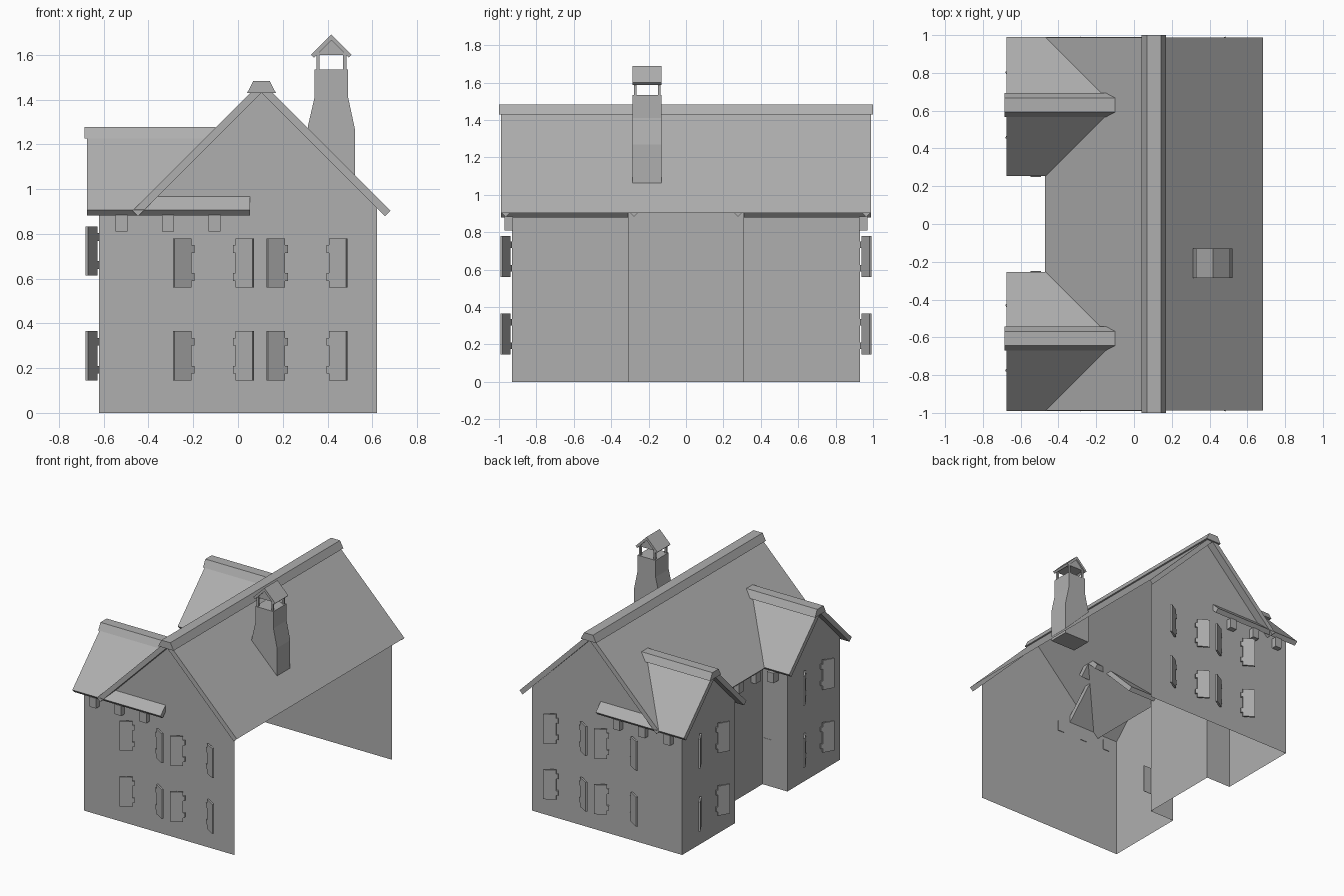
import bpy, bmesh
from mathutils import Vector as V

if "Cube" in bpy.data.objects:
    bpy.data.objects.remove(bpy.data.objects["Cube"])

# One darker grey for the whole house
GREY = bpy.data.materials.new("grey")
GREY.diffuse_color = (.43, .43, .43, 1)
GREY.use_nodes = True
GREY.node_tree.nodes["Principled BSDF"].inputs["Base Color"].default_value = GREY.diffuse_color


def build(name, parts):
    """One object from (polygon, extrusion vector) parts; no vector = single face."""
    bm = bmesh.new()
    for pts, vec in parts:
        a = [bm.verts.new(p) for p in pts]
        bm.faces.new(a)
        if vec is not None:
            b = [bm.verts.new(V(p) + V(vec)) for p in pts]
            bm.faces.new(b[::-1])
            for i in range(len(a)):
                j = (i + 1) % len(a)
                bm.faces.new((a[i], b[i], b[j], a[j]))
    if any(vec is None for _, vec in parts):
        bmesh.ops.remove_doubles(bm, verts=bm.verts[:], dist=1e-4)
    bmesh.ops.recalc_face_normals(bm, faces=bm.faces[:])
    me = bpy.data.meshes.new(name)
    bm.to_mesh(me)
    bm.free()
    me.materials.append(GREY)
    ob = bpy.data.objects.new(name, me)
    bpy.context.collection.objects.link(ob)
    return ob


def box(x0, x1, y0, y1, z0, z1):
    return ([(x0, y0, z0), (x1, y0, z0), (x1, y1, z0), (x0, y1, z0)], (0, 0, z1 - z0))


def along_y(prof, y0, y1):
    return ([(a, y0, z) for a, z in prof], (0, y1 - y0, 0))


def along_x(prof, x0, x1):
    return ([(x0, a, z) for a, z in prof], (x1 - x0, 0, 0))


def pitched(c, top, half, t):
    """Two 45 degree roof slabs as one chevron; t is the slab's vertical thickness."""
    h = t / 2
    return [(c, top), (c + half, top - half), (c + half - h, top - half - h),
            (c, top - t), (c - half + h, top - half - h), (c - half, top - half)]


def cap(c, z0, z1):
    return [(c - .064, z0), (c + .064, z0), (c + .037, z1), (c - .037, z1)]


# Walls: open on the right side and underneath
R, W, E = .105, .415, .915
walls = []
for s in (-1, 1):
    y, i = s * .93, s * .31
    walls.append(([(-.62, y, 0), (.622, y, 0), (.622, y, .92), (R, y, 1.435),
                   (-W, y, E), (-.62, y, E)], None))
    walls.append(([(-.62, y, 0), (-.62, i, 0), (-.62, i, E),
                   (-.62, s * .62, 1.225), (-.62, y, E)], None))
    walls.append(([(-.62, i, 0), (-W, i, 0), (-W, i, E), (-.62, i, E)], None))
walls.append(([(-W, -.31, 0), (-W, .31, 0), (-W, .31, E), (-W, -.31, E)], None))
build("walls", walls)

# Main roof: solid left slope, right slope a sheet with gable strips
prof = pitched(R, 1.48, .577, .05)
top, eave, low, under = prof[:4]
G = .988
build("main_roof_left", [along_y([prof[0], prof[3], prof[4], prof[5]], -G, G)])
right = [([(top[0], -G, top[1]), (eave[0], -G, eave[1]),
           (eave[0], G, eave[1]), (top[0], G, top[1])], None)]
for y in (-G, G):
    right.append(([(x, y, z) for x, z in (top, eave, low, under)], None))
build("main_roof_right", right)
build("main_ridge_cap", [along_y(cap(R, 1.43, 1.482), -1, 1)])

# Wing roofs: slabs, short ridge end, and an eave strip running on past the gable
for s, c, n in ((-1, -.606, "front"), (1, .63, "back")):
    m = s * .621
    strip = [(s * .989, .907), (s * .93, .966), (s * .93, .916), (s * .964, .882)]
    build(n + "_wing_roof", [along_x(pitched(m, 1.275, .368, .05), -.675, -.19),
                             along_x(pitched(m, 1.275, .1, .05), -.19, -.1),
                             along_x(strip, -.19, .053)])
    build(n + "_wing_ridge_cap", [along_x(cap(c, 1.225, 1.277), -.685, -.1)])

# Eave brackets
br = []
for s in (-1, 1):
    for x in (-.52, -.312, -.105):
        br.append(box(x - .027, x + .027, s * .925, s * .97, .81, .885))
    br.append(box(-.547, -.493, s * .31, s * .25, .81, .885))
for y in (-.2, 0, .2):
    br.append(box(-.455, -.416, y - .027, y + .027, .81, .885))
build("eave_brackets", br)


# Open shutters, in pairs, with two hinge tabs each
def shutters(c, t, n, z0):
    c, t, n = V(c), V(t), V(n)
    out = []
    for s in (-1, 1):
        h = c + t * (s * .093)
        u = (t * s * .086 + n * .05).normalized()
        v = (n * .086 - t * s * .05).normalized() * .013

        def slab(a, b, lo, hi):
            q = [h + u * a, h + u * b, h + u * b + v, h + u * a + v]
            out.append(([p + V((0, 0, lo)) for p in q], (0, 0, hi - lo)))
        slab(.014, .102, z0, z0 + .22)
        for z in (.03, .155):
            slab(0, .014, z0 + z, z0 + z + .035)
    return out


for s, n in ((-1, "front"), (1, "back")):
    parts = []
    for x in (-.109, .309):
        for z in (.145, .56):
            parts += shutters((x, s * .93, 0), (1, 0, 0), (0, s, 0), z)
    build(n + "_shutters", parts)
for y, n in ((-.603, "front"), (.63, "back")):
    build(n + "_wing_shutters", [p for z in (.145, .613) for p in
                                 shutters((-.62, y, 0), (0, 1, 0), (-1, 0, 0), z)])

# Small panel in the recess corner
build("recess_panel", [box(-.49, -.35, -.311, -.308, .14, .35)])

# Chimney: tapered stack, posts and pitched hood
C, Y0, Y1 = .417, -.285, -.13
build("chimney_stack", [along_y([(.312, 1.03), (.522, 1.03), (.522, 1.27), (.492, 1.41),
                                 (.492, 1.535), (.342, 1.535), (.342, 1.41), (.312, 1.28)], Y0, Y1)])
build("chimney_posts", [box(x - .007, x + .007, y - .007, y + .007, 1.53, 1.61)
                        for x in (.357, .477) for y in (-.272, -.143)])
build("chimney_hood", [along_y(pitched(C, 1.69, .09, .025), Y0, Y1),
                       along_y([(.35, 1.6), (.484, 1.6), (C, 1.665)], Y0 + .01, Y1 - .01)])
